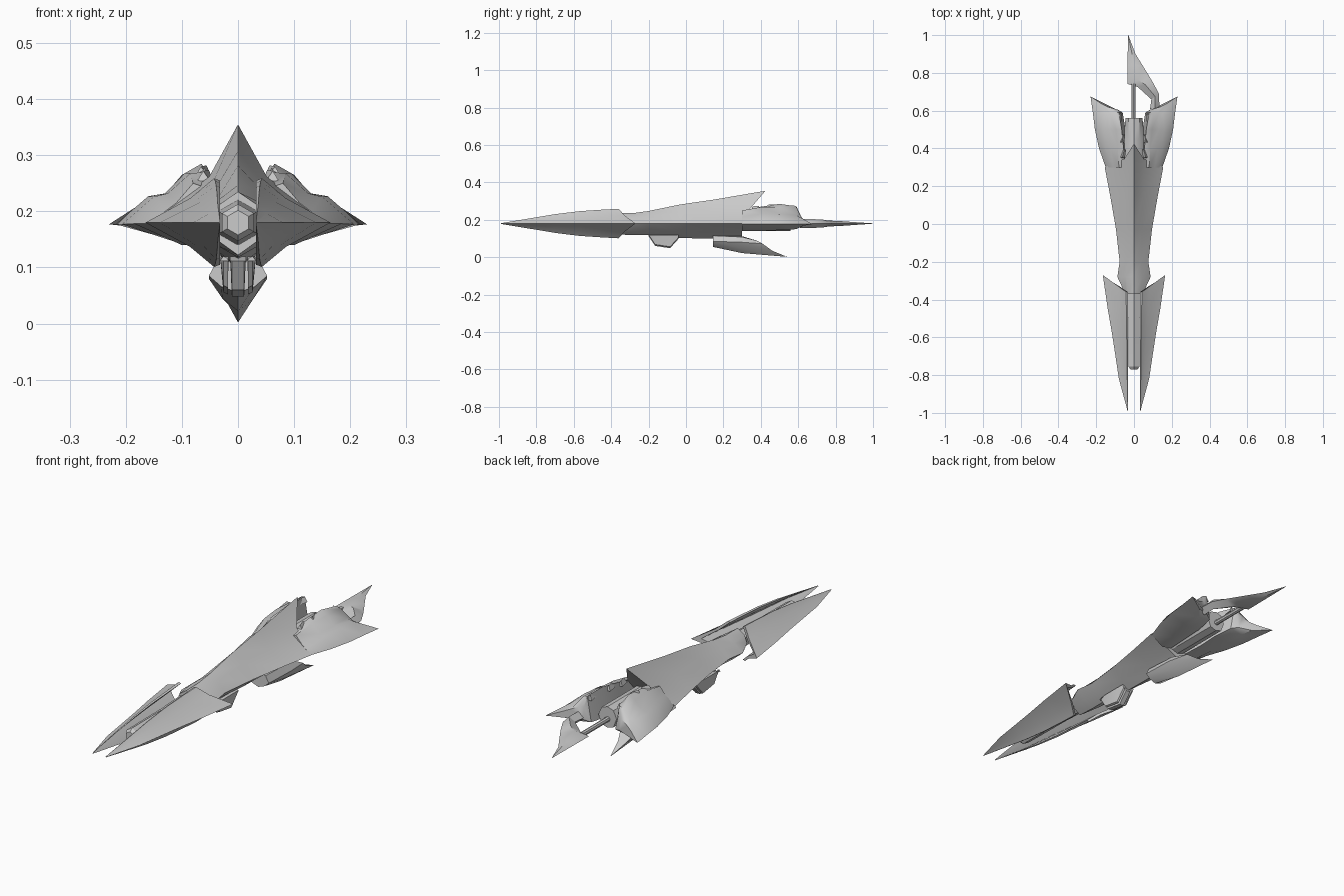
import bpy, bmesh, math

if "Cube" in bpy.data.objects:
    bpy.data.objects.remove(bpy.data.objects["Cube"])

AXIS = 0.18
grey = bpy.data.materials.new("hull_grey")
grey.diffuse_color = (0.6, 0.6, 0.6, 1)
grey.use_nodes = True
grey.node_tree.nodes["Principled BSDF"].inputs["Base Color"].default_value = grey.diffuse_color


def finish(name, bm, mirror=False, angle=32):
    bmesh.ops.remove_doubles(bm, verts=bm.verts, dist=0.0005)
    bmesh.ops.recalc_face_normals(bm, faces=bm.faces)
    me = bpy.data.meshes.new(name)
    bm.to_mesh(me)
    bm.free()
    me.materials.append(grey)
    ob = bpy.data.objects.new(name, me)
    bpy.context.collection.objects.link(ob)
    if mirror:
        ob.modifiers.new("mirror", "MIRROR").use_mirror_merge = False
    bpy.ops.object.select_all(action="DESELECT")
    ob.select_set(True)
    bpy.context.view_layer.objects.active = ob
    bpy.ops.object.shade_smooth_by_angle(angle=math.radians(angle))
    return ob


def loft(name, rings, mirror=False, end=None, angle=32):
    """Bridge closed rings of points; end is an optional recessed centre for the last cap."""
    bm = bmesh.new()
    rs = [[bm.verts.new(p) for p in r] for r in rings]
    n = len(rs[0])
    for a, b in zip(rs, rs[1:]):
        for i in range(n):
            j = (i + 1) % n
            bm.faces.new((a[i], a[j], b[j], b[i]))
    bm.faces.new(rs[0])
    if end:
        c = bm.verts.new(end)
        for i in range(n):
            bm.faces.new((rs[-1][i], rs[-1][(i + 1) % n], c))
    else:
        bm.faces.new(rs[-1])
    return finish(name, bm, mirror, angle)


def symmetric(half):
    """Complete a half ring that starts and ends on the centre plane."""
    return half + [(-x, y, z) for x, y, z in half[-2:0:-1]]


# Front prongs: V-shaped shells, open towards the barrel
def prong_ring(y, w, h, sweep=0.0):
    xi, d = 0.032, w - 0.032
    half = [(xi + 0.08 * d, y, h), (xi + 0.40 * d, y + sweep * 0.35, 0.55 * h),
            (w, y + sweep, 0)]
    inner = [(xi, y, 0.95 * h), (xi + 0.30 * d, y + sweep * 0.3, 0.5 * h),
             (xi + 0.75 * d, y + sweep * 0.7, 0)]
    ring = half + [(x, yy, -z) for x, yy, z in half[1::-1]]
    ring += [(x, yy, -z) for x, yy, z in inner] + inner[1::-1]
    return [(x, yy, z + AXIS) for x, yy, z in ring]


loft("front_prong", [prong_ring(*p) for p in (
    (-0.99, 0.034, 0.002), (-0.82, 0.08, 0.03), (-0.70, 0.098, 0.05),
    (-0.57, 0.118, 0.066), (-0.45, 0.139, 0.074), (-0.36, 0.165, 0.079, 0.09))],
    mirror=True)

# Six-sided barrel
loft("barrel", [[(r * math.sin(k * math.pi / 3), y, AXIS + r * math.cos(k * math.pi / 3))
                 for k in range(6)]
                for y, r in ((-0.77, 0.022), (-0.755, 0.033), (-0.5, 0.035), (-0.25, 0.045))])


# Main body: concave diamond section with a rising spine
def body_ring(y, w, zt, zb, fx, fz, dy=(0, 0, 0, 0, 0)):
    t, b = zt - AXIS, zb - AXIS
    return symmetric([(x, y + o, AXIS + z) for (x, z), o in zip(
        ((0, t), (fx * w, fz * t), (w, 0), (fx * w, 0.6 * b), (0, b)), dy)])


loft("body", [body_ring(*p) for p in (
    (-0.37, 0.046, 0.235, 0.122, 0.7, 0.6),
    (-0.28, 0.088, 0.236, 0.118, 0.5, 0.6),
    (-0.20, 0.076, 0.247, 0.118, 0.5, 0.6),
    (-0.03, 0.095, 0.282, 0.102, 0.45, 0.55),
    (0.15, 0.126, 0.308, 0.100, 0.38, 0.5),
    (0.30, 0.155, 0.355, 0.112, 0.33, 0.47, (0.125, 0.045, 0, 0, 0)))],
    end=(0, 0.29, 0.2))

# Rear side wings with curled upper lips
wing = (
    (0.30, ((.05, .24), (.08, .25), (.11, .215), (.13, .2), (.15, .178), (.09, .14), (.04, .15))),
    (0.40, ((.055, .27), (.085, .268), (.125, .232), (.15, .226), (.185, .178), (.10, .14), (.045, .15))),
    (0.50, ((.065, .285), (.095, .268), (.13, .232), (.16, .227), (.207, .177), (.11, .145), (.045, .155))),
    (0.59, ((.08, .272), (.10, .265), (.13, .23), (.155, .225), (.218, .177), (.12, .15), (.06, .16))))
rings = [[(x, y, z) for x, z in pts] for y, pts in wing]
rings.append([(.085, .605, .23), (.11, .612, .225), (.14, .62, .21), (.17, .635, .198),
              (.23, .675, .177), (.15, .625, .168), (.09, .605, .17)])
loft("rear_wing", rings, mirror=True, angle=40)

# Small ragged teeth along the wing lips
for i, (x, y, z) in enumerate(((.062, .37, .262), (.066, .45, .27), (.082, .56, .265))):
    loft("lip_tooth_%d" % (i + 1),
         [[(x - .014, y - .02, z - .01), (x + .012, y - .02, z - .01), (x, y - .015, z + .01)],
          [(x - .02, y + .025, z - .012), (x + .008, y + .025, z - .012), (x - .01, y + .02, z + .012)]],
         mirror=True)

# Engine core between the wings
loft("engine_core", [symmetric([(0, y, .235), (.03, y, .225), (w, y, .19), (.03, y, .15), (0, y, .14)])
                     for y, w in ((0.25, 0.07), (0.45, 0.055), (0.56, 0.045))])

# Rod carrying the tail blade
loft("tail_rod", [[(-.002 + .011 * math.cos(k * math.pi / 4), y, AXIS + .011 * math.sin(k * math.pi / 4))
                   for k in range(8)] for y in (0.5, 0.745)])

# One-sided tail blade: lens section between inner and outer edges
blade = (((.085, .61), (.135, .61), .024), ((.092, .66), (.132, .69), .024),
         ((.02, .725), (.10, .75), .020), ((-.035, .742), (.082, .78), .016),
         ((-.034, .84), (.045, .84), .012), ((-.033, .92), (.008, .90), .007),
         ((-.032, 1.0), (-.030, 1.0), .001))
loft("tail_blade", [[(a[0], a[1], AXIS), ((a[0] + b[0]) / 2, (a[1] + b[1]) / 2, AXIS + h),
                     (b[0], b[1], AXIS), ((a[0] + b[0]) / 2, (a[1] + b[1]) / 2, AXIS - h)]
                    for a, b, h in blade])

# Lower keel fin sweeping down and back
loft("keel_fin", [symmetric(r) for r in (
    [(0, .145, .118), (.036, .145, .115), (.052, .145, .085), (.03, .145, .066), (0, .145, .055)],
    [(0, .30, .112), (.034, .30, .108), (.052, .30, .08), (.028, .30, .045), (0, .30, .022)],
    [(0, .36, .085), (.022, .38, .088), (.038, .41, .072), (.018, .46, .035), (0, .54, .002)])])

# Underslung pod with two side rails
pod = ((-.20, .112, .112), (-.165, .06, .12), (-.085, .048, .12), (-.04, .098, .12))
loft("underslung_pod", [[(-.014, y, t), (.014, y, t), (.011, y, b), (-.011, y, b)]
                        for y, b, t in pod], angle=20)
loft("pod_rail", [[(.017, y, t), (.032, y, t), (.026, y, b + .008), (.018, y, b + .004)]
                  for y, b, t in pod], mirror=True, angle=20)
